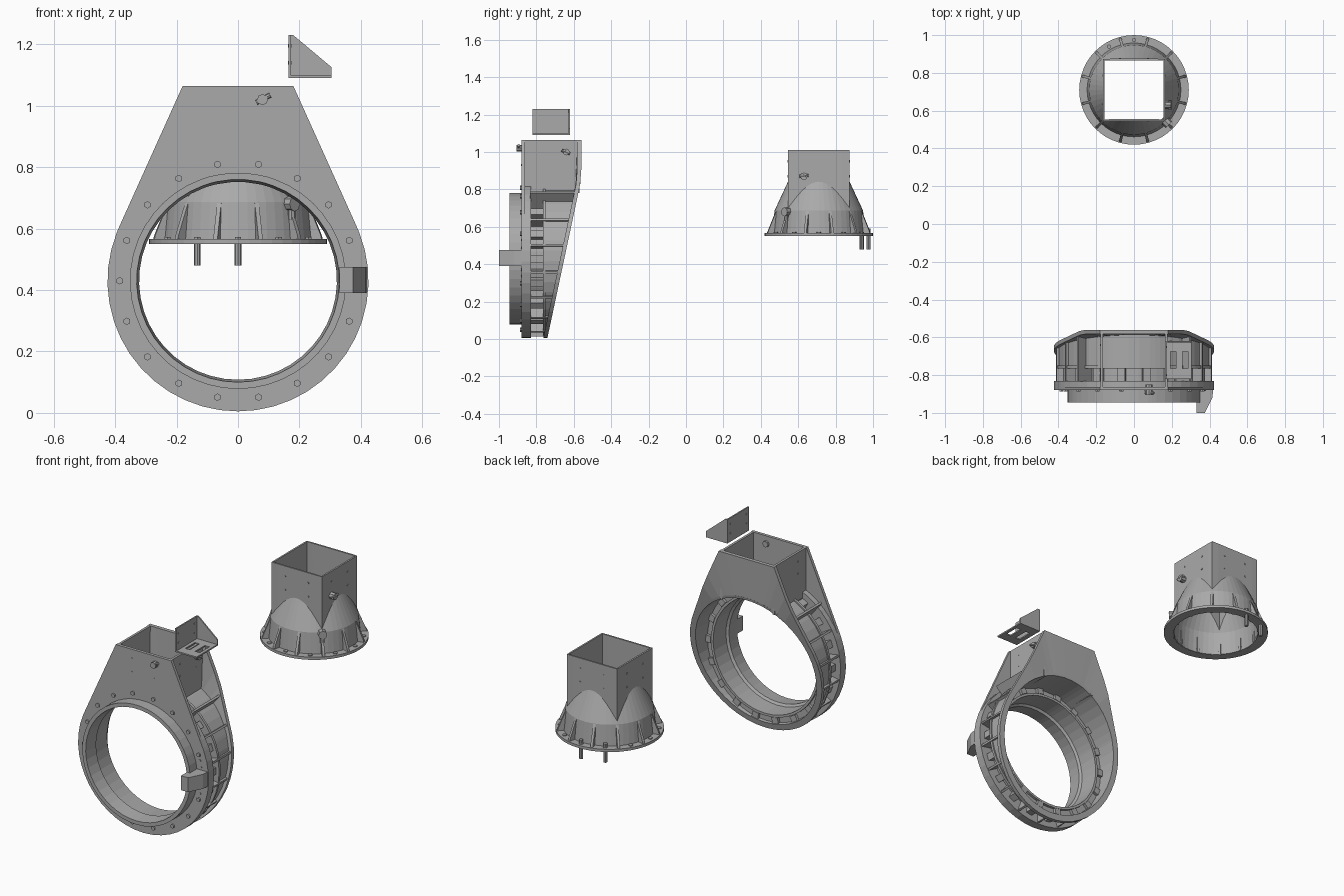
import bpy, bmesh
from math import sin, cos, pi, radians, hypot, atan2, acos
from mathutils import Matrix, Vector

if "Cube" in bpy.data.objects:
    bpy.data.objects.remove(bpy.data.objects["Cube"])

grey = bpy.data.materials.new("mid_grey")
grey.use_nodes = True
grey.diffuse_color = (0.4, 0.4, 0.4, 1)
grey.node_tree.nodes["Principled BSDF"].inputs["Base Color"].default_value = (0.4, 0.4, 0.4, 1)


def finish(name, bm):
    bmesh.ops.recalc_face_normals(bm, faces=bm.faces)
    mesh = bpy.data.meshes.new(name)
    bm.to_mesh(mesh)
    bm.free()
    mesh.materials.append(grey)
    ob = bpy.data.objects.new(name, mesh)
    bpy.context.collection.objects.link(ob)
    return ob


def loft(name, loops, closed=True):
    """Skin a series of equal closed loops; closed joins last to first."""
    bm = bmesh.new()
    rows = [[bm.verts.new(p) for p in loop] for loop in loops]
    pairs = list(zip(rows, rows[1:] + rows[:1]))
    for a, b in pairs if closed else pairs[:-1]:
        for i in range(len(a)):
            j = (i + 1) % len(a)
            bm.faces.new((a[i], a[j], b[j], b[i]))
    return finish(name, bm)


def boxes(name, items):
    """One object from (size, matrix) boxes."""
    bm = bmesh.new()
    for size, mat in items:
        bmesh.ops.create_cube(bm, size=1, matrix=mat @ Matrix.Diagonal((*size, 1)))
    return finish(name, bm)


def rods(name, items, sides=6):
    """One object from (start, end, radius) rods."""
    bm = bmesh.new()
    for a, b, r in items:
        a, b = Vector(a), Vector(b)
        turn = (b - a).to_track_quat('Z', 'Y').to_matrix().to_4x4()
        bmesh.ops.create_cone(bm, cap_ends=True, segments=sides, radius1=r, radius2=r,
                              depth=(b - a).length, matrix=Matrix.Translation((a + b) / 2) @ turn)
    return finish(name, bm)


def prism(name, points, offset):
    bm = bmesh.new()
    face = bm.faces.new([bm.verts.new(p) for p in points])
    moved = bmesh.ops.extrude_face_region(bm, geom=[face])["geom"]
    bmesh.ops.translate(bm, vec=offset, verts=[v for v in moved if isinstance(v, bmesh.types.BMVert)])
    bm.faces.ensure_lookup_table()
    if face.is_valid and len(bm.faces) == len(points) + 1:
        bm.faces.new(list(reversed(face.verts)))
    return finish(name, bm)


# ---- Ring housing: circle that runs tangentially into a tapered neck ----
CZ, R, TOP, HALF = 0.43, 0.425, 1.065, 0.18
corner = atan2(TOP - CZ, HALF)
tangent = corner - acos(R / hypot(HALF, TOP - CZ))
angles = sorted([radians(a) for a in range(-90, 270, 8)] + [corner, pi - corner, tangent, pi - tangent])


def outline(t):
    if tangent < t < pi - tangent:
        lines = [R / cos(t - u) for u in (tangent, pi - tangent) if cos(t - u) > 0.05]
        return min(lines + [(TOP - CZ) / sin(t)])
    return R


def back(z):
    return min(-0.74 + (z - 0.01) * 0.213, -0.56)


def ring(radius, y):
    """Loop round the housing axis; radius and y may be functions."""
    loop = []
    for t in angles:
        r = radius(t) if callable(radius) else radius
        z = CZ + r * sin(t)
        loop.append((r * cos(t), y(z) if callable(y) else y, z))
    return loop


def inner_back(z):
    return back(z) - 0.022


loft("front_plate", [ring(outline, -0.88), ring(outline, -0.862), ring(0.34, -0.862), ring(0.34, -0.88)])
loft("back_plate", [ring(outline, back), ring(outline, inner_back), ring(0.4, inner_back), ring(0.4, back)])
loft("front_flange", [ring(R, -0.87), ring(R, -0.83), ring(0.34, -0.83), ring(0.34, -0.87)])
loft("inner_sleeve", [ring(0.352, -0.945), ring(0.352, -0.735), ring(0.338, -0.735), ring(0.335, -0.85),
                      ring(0.322, -0.86), ring(0.33, -0.945)])
loft("middle_flange", [ring(0.412, -0.765), ring(0.412, -0.75), ring(0.345, -0.75), ring(0.345, -0.765)])
loft("rear_shell", [ring(0.405, -0.76), ring(0.405, back), ring(0.39, back), ring(0.385, -0.76)])
boxes("neck_side_walls", [((0.014, 0.3, 0.285), Matrix.Translation((s * 0.17, -0.72, 0.922))) for s in (-1, 1)])


def polar(deg, r, y):
    t = radians(deg)
    return Matrix.Translation((r * cos(t), y, CZ + r * sin(t))) @ Matrix.Rotation(-t, 4, 'Y')


# Radial ribs, bolt bosses and bolts around the housing
ribs, bosses, bolts = [], [], []
for deg in range(-90, 270, 20):
    t = radians(deg)
    if not 60 < deg < 120:
        out = outline(t) - 0.008
        ribs.append(((out - 0.345, 0.075, 0.012), polar(deg, (out + 0.345) / 2, -0.797)))
        depth = back(CZ + out * sin(t)) - 0.012 + 0.76
        ribs.append(((out - 0.395, depth, 0.012), polar(deg, (out + 0.395) / 2, -0.76 + depth / 2)))
for deg in range(-80, 280, 20):
    t = radians(deg)
    bosses.append(((0.04, 0.08, 0.04), polar(deg, 0.372, -0.795)))
    bosses.append(((0.034, 0.016, 0.04), polar(deg, 0.37, -0.742)))
    if deg:
        x, z = 0.385 * cos(t), CZ + 0.385 * sin(t)
        bolts.append(((x, -0.888, z), (x, -0.86, z), 0.012))
boxes("housing_ribs", ribs)
boxes("bolt_bosses", bosses)
rods("housing_bolts", bolts)

# Hooked lug on the front
prism("front_lug", [(x, y, 0.39) for x, y in
                    [(0.33, -0.87), (0.42, -0.87), (0.415, -0.92), (0.375, -1), (0.33, -1)]], (0, 0, 0.085))
rods("lug_screws", [((x, -0.883, z), (x, -0.86, z), 0.006) for x, z in
                    [(0.37, 0.53), (0.375, 0.49), (0.375, 0.37), (0.37, 0.335)]])

# Screws and cable clips on the neck
rods("neck_screws",
     [((x, -0.882, z), (x, -0.87, z), 0.006) for x, z in [(-0.075, 1.01), (-0.075, 0.93), (0.075, 0.93)]]
     + [((s * 0.17, y, z), (s * 0.179, y, z), 0.006) for s in (-1, 1)
        for y, z in [(-0.79, 1.01), (-0.79, 0.94), (-0.64, 0.935)]])
rods("neck_clips", [((0.08, -0.905, 1.02), (0.08, -0.85, 1.02), 0.018),
                    ((0.06, -0.895, 1.01), (0.105, -0.895, 1.035), 0.008),
                    ((0.165, -0.64, 1.0), (0.2, -0.64, 1.0), 0.018),
                    ((0.195, -0.665, 1.01), (0.195, -0.62, 0.99), 0.008)], 8)

# ---- Corner bracket: upright, slotted base and one gusset ----
boxes("bracket_upright", [((0.008, 0.2, 0.14), Matrix.Translation((0.169, -0.72, 1.16)))])
base = boxes("bracket_base", [((0.14, 0.2, 0.008), Matrix.Translation((0.235, -0.72, 1.094)))])
slots = boxes("slot_cutter", [((0.03, 0.09, 0.1), Matrix.Translation((x, -0.72, 1.094))) for x in (0.207, 0.272)])
slots.hide_render = True
slots.hide_viewport = True
cut = base.modifiers.new("slots", 'BOOLEAN')
cut.object, cut.solver = slots, 'EXACT'
prism("bracket_gusset", [(x, -0.628, z) for x, z in
                         [(0.165, 1.09), (0.305, 1.09), (0.305, 1.125), (0.18, 1.23), (0.165, 1.23)]], (0, 0.008, 0))
rods("bracket_screws", [((0.163, y, z), (0.175, y, z), 0.006) for y in (-0.8, -0.65) for z in (1.14, 1.195)])

# ---- Square-to-round adaptor ----
AY, SQ, FLOOR = 0.71, 0.16, 0.55


def around(radius, z):
    """Loop round the adaptor; radius None follows the square, z None follows the cone."""
    loop = []
    for i in range(48):
        t = i * pi / 24
        r = radius or SQ / max(abs(cos(t)), abs(sin(t)))
        height = z if z is not None else 0.84 - (r - SQ) * 2.1
        loop.append((r * cos(t), AY + r * sin(t), height))
    return loop


shell = loft("adaptor_shell", [around(None, 1.01), around(None, None), around(0.232, 0.685), around(0.245, FLOOR)], False)
wall = shell.modifiers.new("wall", 'SOLIDIFY')
wall.thickness, wall.offset = 0.01, 0
loft("adaptor_flange", [around(0.29, FLOOR), around(0.29, FLOOR + 0.016),
                        around(0.235, FLOOR + 0.016), around(0.235, FLOOR)])

# Triangular fins and bolt bosses around the adaptor
bm = bmesh.new()
for i in range(12):
    turn = Matrix.Translation((0, AY, 0)) @ Matrix.Rotation(radians(15 + 30 * i), 4, 'Z')
    sides = [[bm.verts.new(turn @ Vector((r, s * 0.007, z))) for r, z in
              [(0.23, FLOOR), (0.285, FLOOR + 0.01), (0.28, FLOOR + 0.03), (0.23, 0.7)]] for s in (-1, 1)]
    bm.faces.new(sides[0])
    bm.faces.new(sides[1])
    for k in range(4):
        n = (k + 1) % 4
        bm.faces.new((sides[0][k], sides[0][n], sides[1][n], sides[1][k]))
finish("adaptor_fins", bm)
spots = [(0.265 * cos(k * pi / 6), AY + 0.265 * sin(k * pi / 6)) for k in range(12)]
rods("adaptor_bolts", [((x, y, FLOOR), (x, y, FLOOR + 0.022), 0.012) for x, y in spots])
rods("adaptor_studs", [((x, y, 0.48), (x, y, FLOOR + 0.04), 0.011) for x, y in spots[3:5]], 8)

# Screws and clips on the adaptor
rods("adaptor_screws", [(Matrix.Rotation(q * pi / 2, 3, 'Z') @ Vector((0.16, a, z)) + Vector((0, AY, 0)),
                         Matrix.Rotation(q * pi / 2, 3, 'Z') @ Vector((0.168, a, z)) + Vector((0, AY, 0)), 0.006)
                        for q in range(4) for a in (-0.075, 0.075) for z in (0.87, 0.95)])
rods("adaptor_clips", [((0.16, 0.63, 0.87), (0.195, 0.63, 0.87), 0.02),
                       ((0.19, 0.605, 0.87), (0.19, 0.655, 0.875), 0.008),
                       ((0.15, 0.56, 0.68), (0.185, 0.525, 0.68), 0.024),
                       ((0.175, 0.535, 0.63), (0.175, 0.535, 0.69), 0.012)], 8)
